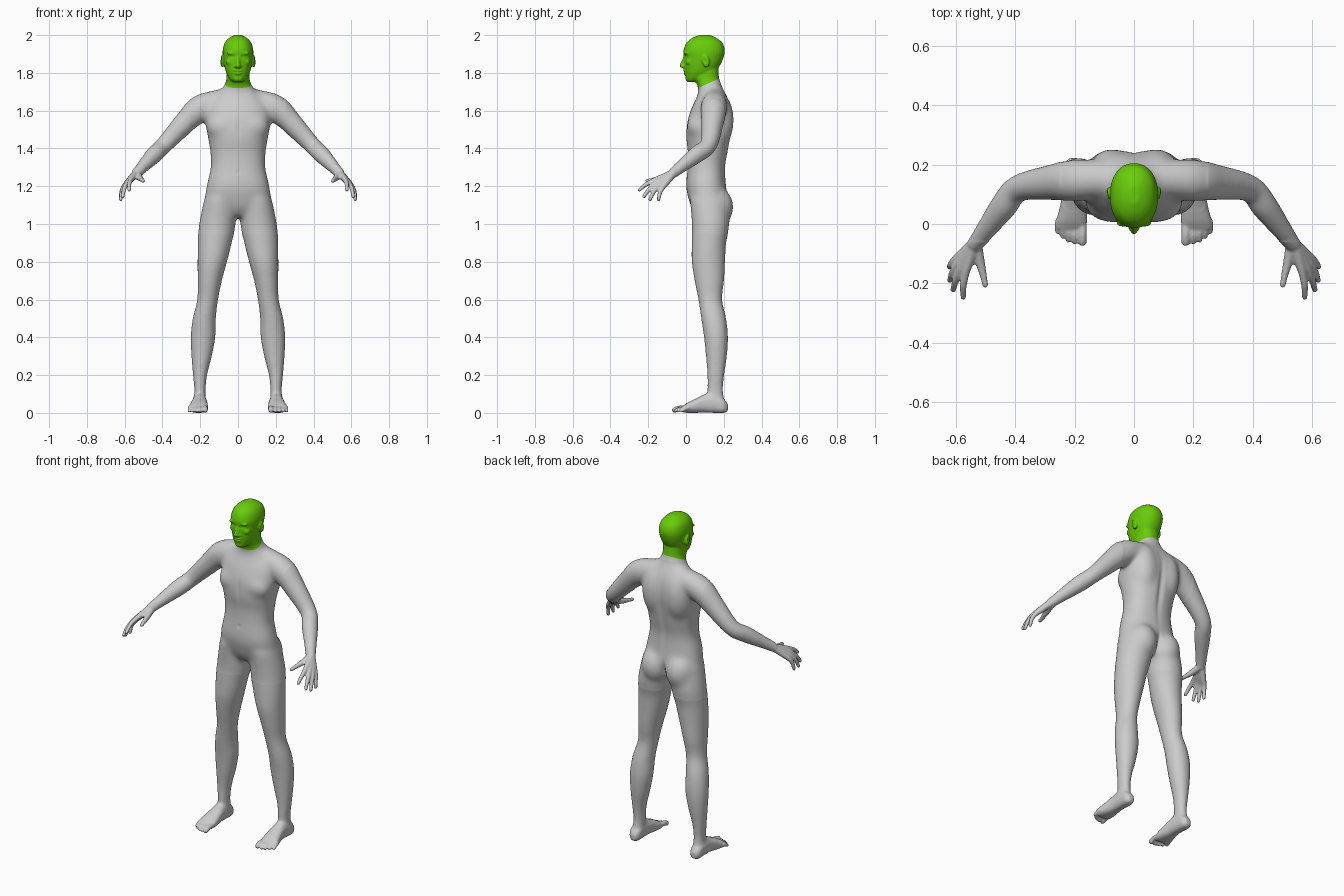
import bpy, bmesh, math
from mathutils import Vector, Matrix

old = bpy.data.objects.get("Cube")
if old:
    bpy.data.objects.remove(old, do_unlink=True)

SIDES = (1, -1)
SEGMENTS = 32
bm = bmesh.new()


def material(name, colour):
    mat = bpy.data.materials.new(name)
    mat.use_nodes = True
    mat.diffuse_color = (*colour, 1)
    mat.node_tree.nodes["Principled BSDF"].inputs["Base Color"].default_value = (*colour, 1)
    return mat


def resample(rows, steps=5):
    """Smooth curve through rows of numbers."""
    out = []
    for i in range(len(rows) - 1):
        before, start = rows[max(i - 1, 0)], rows[i]
        end, after = rows[i + 1], rows[min(i + 2, len(rows) - 1)]
        for k in range(steps):
            t = k / steps
            out.append([b + t / 2 * (c - a + t * (2 * a - 5 * b + 4 * c - d + t * (3 * (b - c) + d - a)))
                        for a, b, c, d in zip(before, start, end, after)])
    return out + [list(rows[-1])]


def skin(rings):
    """Closed surface through a list of point rings."""
    loops = [[bm.verts.new(p) for p in ring] for ring in rings]
    faces = [bm.faces.new(loops[0]), bm.faces.new(loops[-1])]
    for low, high in zip(loops, loops[1:]):
        for i in range(len(low)):
            j = (i + 1) % len(low)
            faces.append(bm.faces.new((low[i], low[j], high[j], high[i])))
    bmesh.ops.recalc_face_normals(bm, faces=faces)


def stack(rows, side=1, axis="z", power=2.0):
    """Oval slices: position along the axis, then the two extents of each slice."""
    rings = []
    for pos, a0, a1, b0, b1 in resample(rows):
        ring = []
        for i in range(SEGMENTS):
            angle = math.tau * i / SEGMENTS
            c, s = math.cos(angle), math.sin(angle)
            a = (a0 + a1) / 2 + (a1 - a0) / 2 * math.copysign(abs(c) ** (2 / power), c)
            b = (b0 + b1) / 2 + (b1 - b0) / 2 * math.copysign(abs(s) ** (2 / power), s)
            ring.append((side * a, b, pos) if axis == "z" else (side * a, pos, b))
        rings.append(ring)
    skin(rings)


def ball(centre, radii, side=1, tilt=0.0):
    place = (Matrix.Translation((side * centre[0], centre[1], centre[2]))
             @ Matrix.Rotation(tilt, 4, "X") @ Matrix.Diagonal((*radii, 1)))
    bmesh.ops.create_icosphere(bm, subdivisions=3, radius=1, matrix=place)


def tube(rows, side=1):
    """Round limb through rows of x, y, z, radius, with rounded ends."""
    path = resample(rows)
    points = [Vector((side * p[0], p[1], p[2])) for p in path]
    rings = []
    for i, point in enumerate(points):
        along = (points[min(i + 1, len(points) - 1)] - points[max(i - 1, 0)]).normalized()
        u = along.cross(Vector((0.3, 0.2, 1))).normalized()
        v = along.cross(u)
        rings.append([point + path[i][3] * (u * math.cos(a) + v * math.sin(a))
                      for a in (math.tau * k / SEGMENTS for k in range(SEGMENTS))])
    skin(rings)
    for end in (rows[0], rows[-1]):
        ball(end[:3], (end[3],) * 3, side)


# Torso and neck
torso = [(1.04, .05, .06, .18), (1.08, .12, .032, .2), (1.13, .17, .014, .22),
         (1.2, .167, .0, .213), (1.3, .145, .008, .208), (1.38, .147, .01, .222),
         (1.46, .16, .0, .236), (1.55, .175, .008, .246), (1.62, .168, .032, .238),
         (1.67, .13, .056, .221), (1.71, .092, .066, .2), (1.745, .067, .055, .184),
         (1.78, .061, .036, .174), (1.84, .06, .05, .17)]
stack([(z, -x, x, front, back) for z, x, front, back in torso], power=2.3)

# Head
head = [(1.752, .025, .008, .06), (1.767, .043, .0, .1), (1.8, .062, -.006, .15),
        (1.84, .073, -.01, .18), (1.88, .079, -.011, .198), (1.92, .081, -.013, .205),
        (1.96, .07, .003, .192), (1.985, .047, .033, .16), (2.0, .018, .07, .13)]
stack([(z, -x, x, front, back) for z, x, front, back in head], power=2.2)
tube([(0, -.004, 1.888, .009), (0, -.014, 1.86, .01), (0, -.023, 1.838, .012)])
ball((0, -.005, 1.812), (.024, .011, .007))
ball((0, -.003, 1.798), (.021, .011, .007))
ball((0, .01, 1.77), (.025, .014, .014))

legs = [(1.14, .02, .178, .018, .218), (1.0, .012, .207, .03, .23), (.9, .033, .213, .03, .213),
        (.8, .058, .214, .03, .207), (.7, .085, .214, .045, .202), (.6, .105, .216, .065, .192),
        (.5, .117, .24, .08, .213), (.4, .12, .251, .095, .223), (.3, .138, .247, .105, .217),
        (.2, .163, .239, .113, .203), (.12, .171, .232, .113, .197), (.04, .17, .236, .12, .207)]
feet = [(.222, .188, .218, .012, .045), (.2, .172, .236, .0, .075), (.15, .168, .24, .0, .105),
        (.1, .165, .242, .002, .1), (.05, .16, .252, .0, .075), (.01, .158, .262, .0, .055),
        (-.018, .163, .262, .003, .036)]
arms = [(.03, .15, 1.672, .055), (.12, .152, 1.645, .064), (.2, .147, 1.612, .072),
        (.28, .14, 1.537, .06), (.39, .12, 1.42, .046), (.44, .06, 1.37, .046),
        (.5, -.02, 1.308, .035), (.535, -.065, 1.27, .028)]
# Knuckle and tip of each finger, index first
fingers = [((.568, -.165, 1.233), (.576, -.247, 1.18)), ((.587, -.157, 1.218), (.61, -.222, 1.146)),
           ((.6, -.143, 1.205), (.621, -.19, 1.13)), ((.605, -.122, 1.195), (.622, -.145, 1.13))]
# Sideways place, tip and radius of each toe, largest first
toes = [(.174, -.06, .0145), (.2, -.06, .0095), (.2205, -.054, .0092),
        (.24, -.042, .009), (.258, -.026, .0088)]

for side in SIDES:
    # Leg, foot and toes
    stack(legs, side)
    stack(feet, side, axis="y", power=2.4)
    for x, tip, r in toes:
        tube([(x, .01, .026, r), (x, tip + .025, .024, r), (x, tip, r + .001, r)], side)
    # Arm, palm, fingers and thumb
    tube(arms, side)
    for knuckle, tip in fingers:
        wrist = Vector((.54, -.068, 1.268))
        k, t = Vector(knuckle), Vector(tip)
        middle = k.lerp(t, .5) + Vector((.004, -.004, .004))
        tube([(*wrist, .021), (*wrist.lerp(k, .6), .017), (*k, .0135),
              (*middle, .0115), (*t, .0095)], side)
    tube([(.532, -.07, 1.262, .02), (.519, -.13, 1.243, .016),
          (.509, -.17, 1.235, .012), (.502, -.205, 1.228, .01)], side)
    # Chest, shoulder blade, buttock and ear
    ball((.078, .07, 1.515), (.088, .066, .075), side)
    ball((.075, .16, 1.55), (.085, .095, .16), side)
    ball((.082, .148, 1.09), (.09, .105, .115), side)
    ball((.083, .105, 1.862), (.011, .019, .034), side, tilt=.2)
    # Brow, cheekbone and nostril wing
    ball((.033, .003, 1.904), (.027, .013, .009), side)
    ball((.04, .02, 1.858), (.024, .021, .02), side)
    ball((.011, -.012, 1.834), (.009, .011, .008), side)

mesh = bpy.data.meshes.new("human_figure")
bm.to_mesh(mesh)
bm.free()
figure = bpy.data.objects.new("human_figure", mesh)
bpy.context.collection.objects.link(figure)
bpy.context.view_layer.objects.active = figure
figure.select_set(True)

# Fuse the parts into one skin
fuse = figure.modifiers.new("fuse", "REMESH")
fuse.mode = "VOXEL"
fuse.voxel_size = .0052
relax = figure.modifiers.new("relax", "SMOOTH")
relax.factor = .5
relax.iterations = 3
for name in ("fuse", "relax"):
    bpy.ops.object.modifier_apply(modifier=name)

bm = bmesh.new()
bm.from_mesh(figure.data)
# Blend muscles softly, leaving face, hands and toes crisp
soft = [v for v in bm.verts if .07 < v.co.z < 1.74 and v.co.y > -.06]
torso_skin = [v for v in soft if v.co.z > .95 and abs(v.co.x) < .25]
for region, rounds in ((soft, 25), (torso_skin, 45)):
    for _ in range(rounds):
        bmesh.ops.smooth_vert(bm, verts=region, factor=.5,
                              use_axis_x=True, use_axis_y=True, use_axis_z=True)

# Sculpted dents and bumps: centre, reach on each axis, push
dents = [((0, -.012, 1.805), (.02, .02, .003), (0, .005, 0)),
         ((0, .0, 1.275), (.008, .03, .01), (0, .004, 0)),
         ((0, .23, 1.43), (.018, .06, .17), (0, -.009, 0)),
         ((0, .23, 1.09), (.012, .06, .05), (0, -.012, 0)),
         ((0, .0, 1.5), (.012, .05, .06), (0, .004, 0))]
for s in SIDES:
    dents += [((s * .032, -.01, 1.886), (.014, .03, .008), (0, .008, 0)),
              ((s * .032, -.004, 1.885), (.009, .03, .004), (0, -.004, 0)),
              ((s * .095, .1, 1.866), (.01, .008, .016), (-s * .008, 0, 0))]
for v in bm.verts:
    for centre, reach, push in dents:
        d = sum(((a - b) / r) ** 2 for a, b, r in zip(v.co, centre, reach))
        if d < 6:
            v.co += Vector(push) * math.exp(-d)

# Clean slanted colour edge round the neck
edge_point, edge_normal = Vector((0, .06, 1.718)), Vector((0, -.45, 1))
bmesh.ops.bisect_plane(bm, geom=bm.verts[:] + bm.edges[:] + bm.faces[:], dist=.0001,
                       plane_co=edge_point, plane_no=edge_normal)
figure.data.materials.append(material("body_grey", (.6, .6, .6)))
figure.data.materials.append(material("head_green", (.14, .6, .003)))
for f in bm.faces:
    f.smooth = True
    middle = f.calc_center_median()
    above = (middle - edge_point).dot(edge_normal) > 0
    f.material_index = int(above and middle.z > 1.68 and abs(middle.x) < .13)
bm.to_mesh(figure.data)
bm.free()
